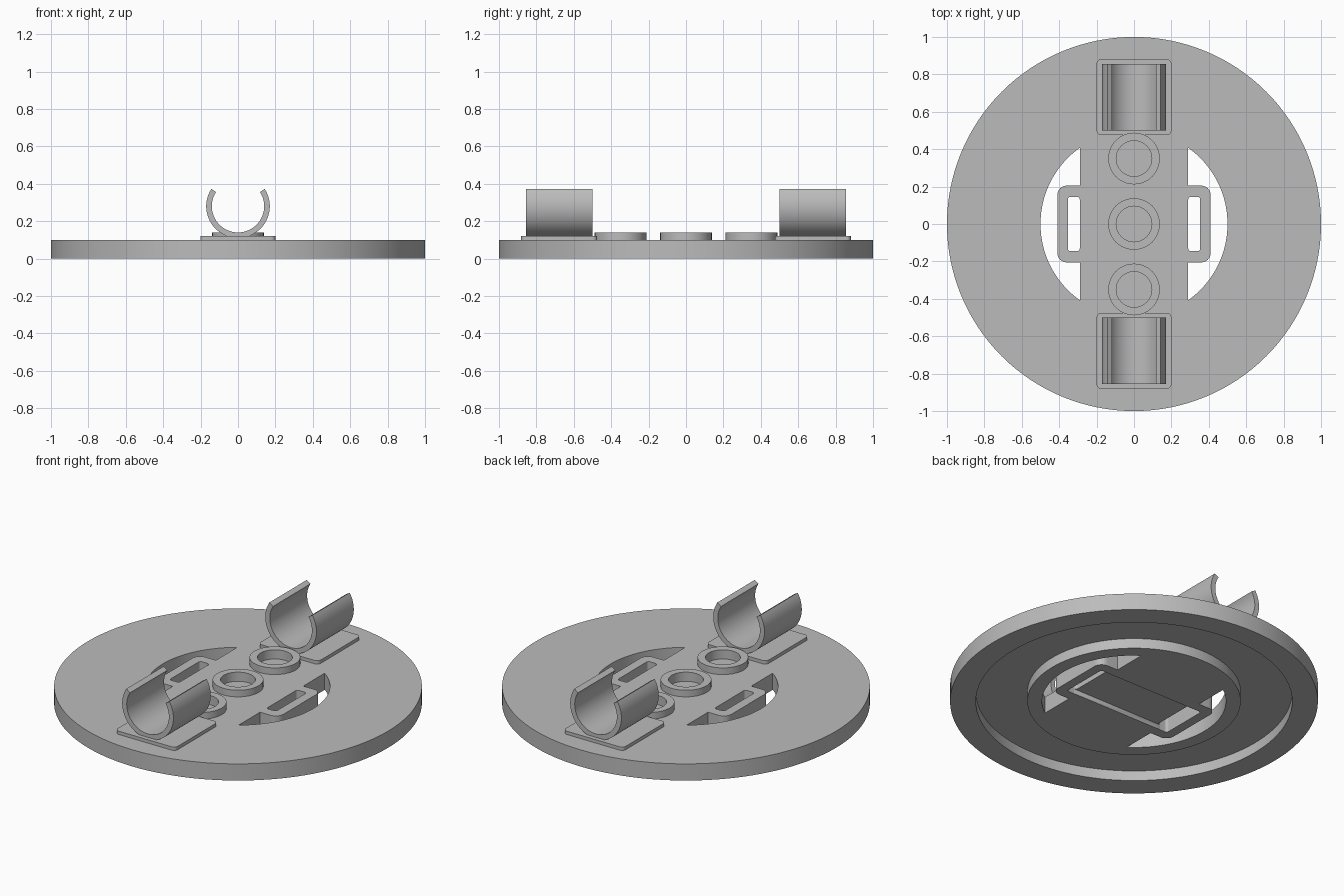
import bpy
import bmesh
from math import acos, cos, sin, radians, pi

cube = bpy.data.objects.get("Cube")
if cube:
    bpy.data.objects.remove(cube, do_unlink=True)

grey = bpy.data.materials.new("plain grey")
grey.use_nodes = True
GREY = (0.5, 0.5, 0.5, 1)
grey.diffuse_color = GREY
grey.node_tree.nodes["Principled BSDF"].inputs["Base Color"].default_value = GREY


def make_object(name, bm):
    bmesh.ops.recalc_face_normals(bm, faces=bm.faces)
    mesh = bpy.data.meshes.new(name)
    bm.to_mesh(mesh)
    bm.free()
    mesh.materials.append(grey)
    obj = bpy.data.objects.new(name, mesh)
    bpy.context.collection.objects.link(obj)
    return obj


def smooth(obj):
    bpy.ops.object.select_all(action="DESELECT")
    obj.select_set(True)
    bpy.context.view_layer.objects.active = obj
    bpy.ops.object.shade_smooth_by_angle(angle=radians(30))


def arc(cx, cy, r, start, end, n):
    """Points on an arc, angles in radians."""
    return [(cx + r * cos(start + (end - start) * i / n),
             cy + r * sin(start + (end - start) * i / n)) for i in range(n + 1)]


def rounded_rect(cx, cy, hx, hy, r):
    pts = []
    for k, (sx, sy) in enumerate([(1, 1), (-1, 1), (-1, -1), (1, -1)]):
        pts += arc(cx + sx * (hx - r), cy + sy * (hy - r), r,
                   k * pi / 2, (k + 1) * pi / 2, 6)
    return pts


def prism(name, outline, low, high, along_y=False):
    """Extrude an outline along z, or an x-z outline along y."""
    bm = bmesh.new()
    place = (lambda a, b, h: (a, h, b)) if along_y else (lambda a, b, h: (a, b, h))
    bottom = [bm.verts.new(place(a, b, low)) for a, b in outline]
    top = [bm.verts.new(place(a, b, high)) for a, b in outline]
    bm.faces.new(bottom)
    bm.faces.new(top)
    n = len(outline)
    for i in range(n):
        j = (i + 1) % n
        bm.faces.new((bottom[i], bottom[j], top[j], top[i]))
    return make_object(name, bm)


def lathe(name, profile, steps, closed):
    """Spin a radius-height profile about z."""
    bm = bmesh.new()
    verts = [bm.verts.new((r, 0, z)) for r, z in profile]
    edges = [bm.edges.new(pair) for pair in zip(verts, verts[1:])]
    if closed:
        edges.append(bm.edges.new((verts[-1], verts[0])))
    bmesh.ops.spin(bm, geom=verts + edges, cent=(0, 0, 0), axis=(0, 0, 1),
                   angle=2 * pi, steps=steps, use_duplicate=False)
    bmesh.ops.remove_doubles(bm, verts=bm.verts, dist=0.0001)
    return make_object(name, bm)


def cut(target, cutter):
    mod = target.modifiers.new("cut", "BOOLEAN")
    mod.operation = "DIFFERENCE"
    mod.solver = "EXACT"
    mod.object = cutter
    bpy.context.view_layer.objects.active = target
    bpy.ops.object.modifier_apply(modifier=mod.name)
    bpy.data.objects.remove(cutter, do_unlink=True)


# Round base with a ring-shaped recess underneath
TOP = 0.1
base = lathe("base_disc", [(0, 0), (0.58, 0), (0.58, 0.06), (0.86, 0.06),
                           (0.86, 0), (1, 0), (1, TOP), (0, TOP)], 128, False)

# Side openings, each leaving a strap tab, and the slot through the tab
BAR, TAB_X, TAB_Y, R = 0.29, 0.41, 0.205, 0.05
reach = acos(BAR / 0.5)
for side in (1, -1):
    outline = arc(0, 0, 0.5, -reach, reach, 40)
    outline += [(BAR, TAB_Y)]
    outline += arc(TAB_X - R, TAB_Y - R, R, pi / 2, 0, 8)
    outline += arc(TAB_X - R, R - TAB_Y, R, 0, -pi / 2, 8)
    outline += [(BAR, -TAB_Y)]
    cut(base, prism("opening_cutter", [(side * x, y) for x, y in outline], -0.1, 0.3))
    slot = rounded_rect(side * 0.322, 0, 0.032, 0.145, 0.015)
    cut(base, prism("slot_cutter", slot, -0.1, 0.3))

# Strap channel underneath, joining the two slots
cut(base, prism("channel_cutter", rounded_rect(0, 0, 0.353, 0.144, 0.015), -0.1, 0.03))

# Three round sockets with raised collars
for name, y in (("front", -0.35), ("middle", 0), ("back", 0.35)):
    cut(base, prism("socket_cutter", arc(0, y, 0.095, 0, 2 * pi, 48)[:-1], 0.085, 0.3))
    collar = lathe(name + "_collar", [(0.095, 0.095), (0.138, 0.095),
                                      (0.138, 0.14), (0.095, 0.14)], 48, True)
    collar.location.y = y
    smooth(collar)
smooth(base)

# Open spring clips on rounded pads
tip = radians(33)
clip_outline = (arc(0, 0.28, 0.17, pi - tip, 2 * pi + tip, 48)
                + arc(0, 0.28, 0.14, 2 * pi + tip, pi - tip, 48))
for name, side in (("front", -1), ("back", 1)):
    pad = prism(name + "_pad", rounded_rect(0, side * 0.678, 0.2, 0.203, 0.025),
                TOP - 0.005, 0.12)
    clip = prism(name + "_clip", clip_outline, side * 0.678 - 0.177,
                 side * 0.678 + 0.177, along_y=True)
    smooth(pad)
    smooth(clip)
